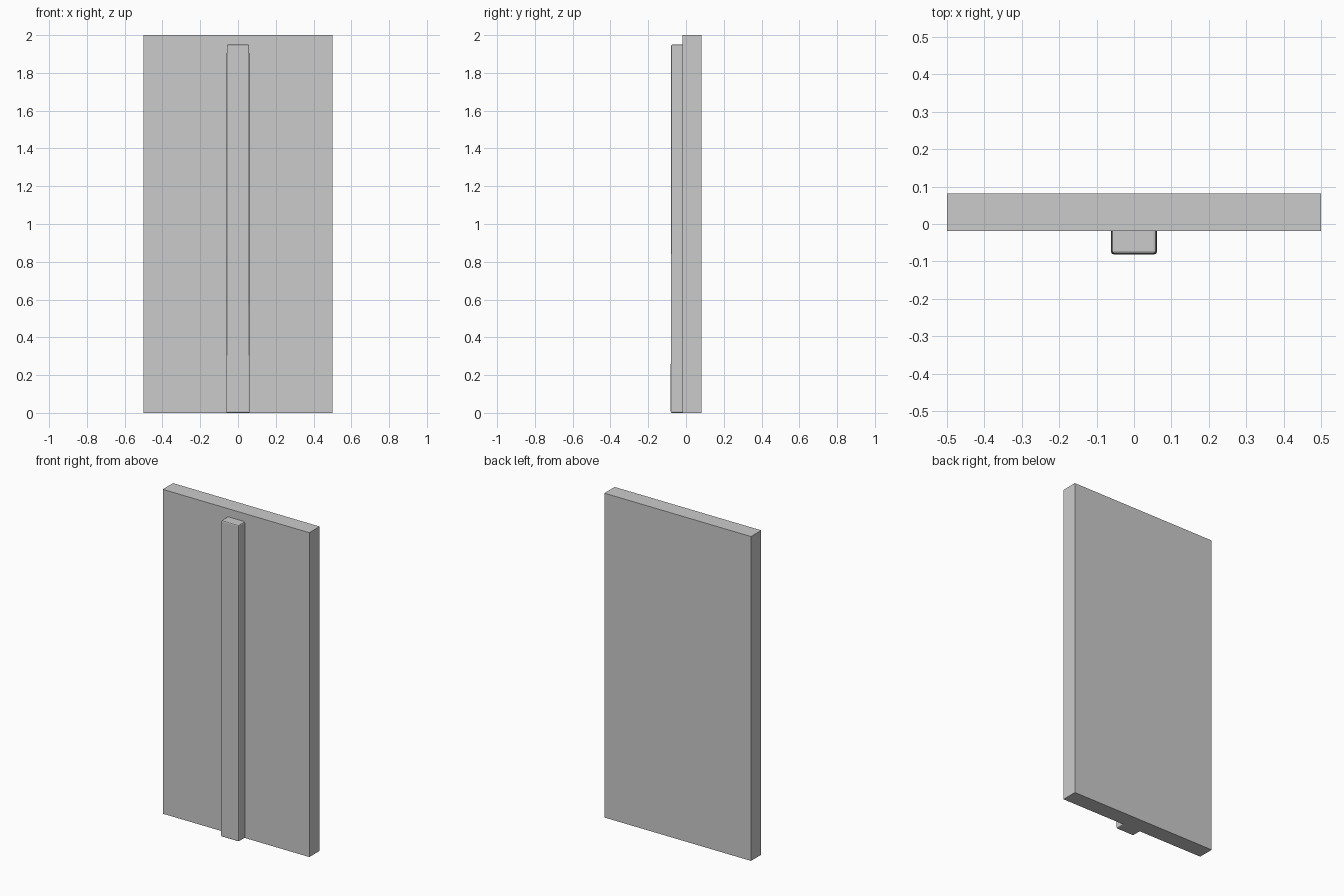
import bpy, bmesh

if "Cube" in bpy.data.objects:
    bpy.data.objects.remove(bpy.data.objects["Cube"])


def box(name, x, y0, y1, z1, top_x=None, top_inset=0.0):
    """Box centred on x, standing on z = 0, optionally narrower at its top."""
    bm = bmesh.new()
    bmesh.ops.create_cube(bm, size=1)
    for v in bm.verts:
        top = v.co.z > 0
        half = top_x if (top and top_x) else x
        front = y0 + (top_inset if top else 0)
        v.co = (half if v.co.x > 0 else -half,
                y1 if v.co.y > 0 else front,
                z1 if top else 0)
    return bm


def finish(name, bm):
    mesh = bpy.data.meshes.new(name)
    bm.to_mesh(mesh)
    bm.free()
    obj = bpy.data.objects.new(name, mesh)
    bpy.context.collection.objects.link(obj)
    return obj


FACE_Y = -0.019  # front surface of the panel

# Flat panel
finish("panel", box("panel", 0.5, FACE_Y, 0.081, 2.0))

# Slightly tapered batten on the front, with softened outer edges
bm = box("batten", 0.062, -0.081, FACE_Y, 1.95, 0.0595, 0.002)
outer = [e for e in bm.edges if any(v.co.y < FACE_Y - 0.01 for v in e.verts)
         or all(v.co.z > 1.9 for v in e.verts) is None]
bmesh.ops.bevel(bm, geom=outer, offset=0.007, segments=2, profile=0.5,
                affect='EDGES')
finish("batten", bm)
